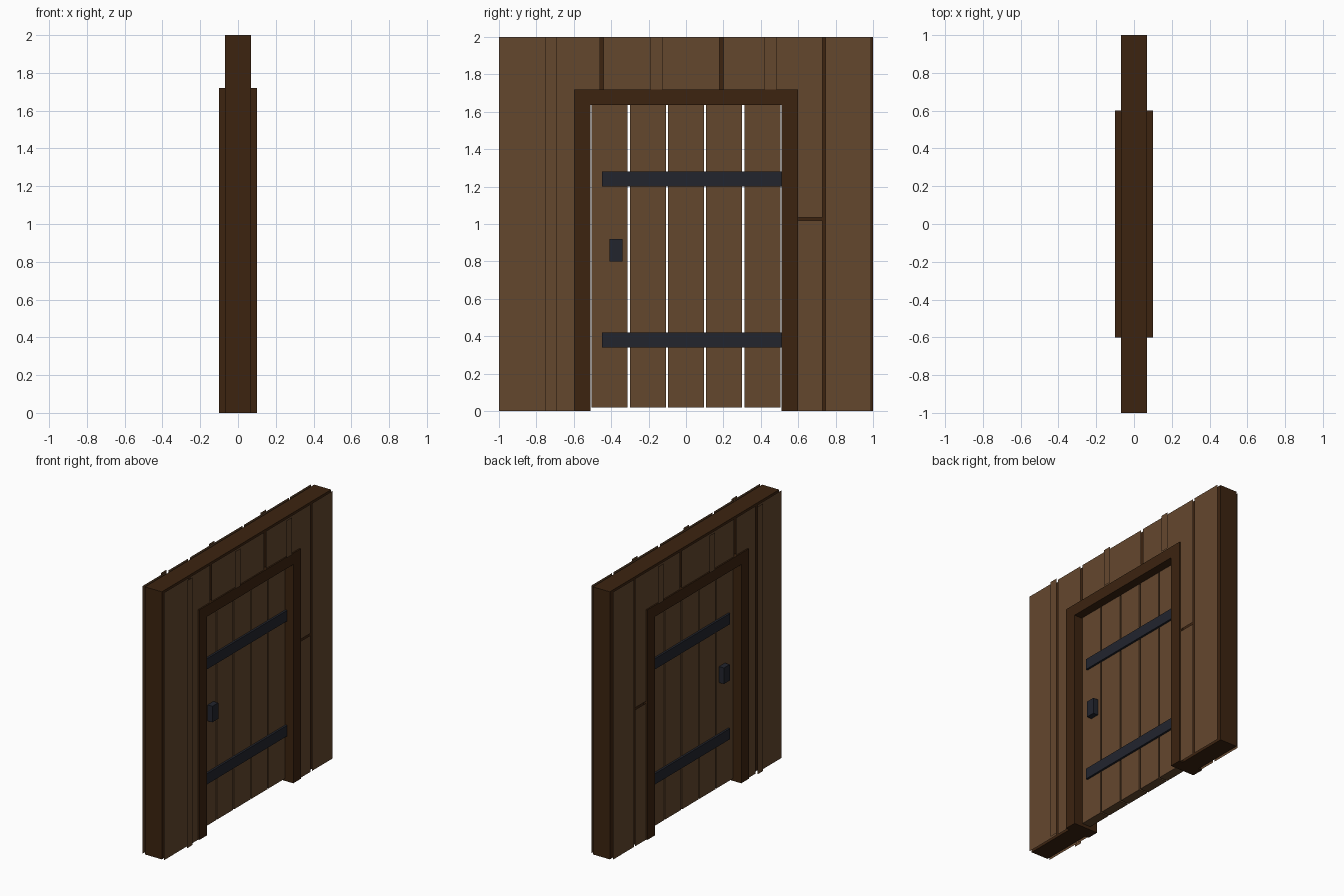
import bpy
import bmesh

if "Cube" in bpy.data.objects:
    bpy.data.objects.remove(bpy.data.objects["Cube"], do_unlink=True)


def material(name, color):
    mat = bpy.data.materials.new(name)
    mat.use_nodes = True
    mat.diffuse_color = (*color, 1)
    mat.node_tree.nodes["Principled BSDF"].inputs["Base Color"].default_value = (*color, 1)
    return mat


DARK = material("dark_wood", (0.045, 0.017, 0.005))
PLANK = material("plank_wood", (0.127, 0.063, 0.027))
IRON = material("iron", (0.016, 0.018, 0.027))


def finish(name, bm, mat):
    mesh = bpy.data.meshes.new(name)
    bm.to_mesh(mesh)
    bm.free()
    mesh.materials.append(mat)
    bpy.context.collection.objects.link(bpy.data.objects.new(name, mesh))


def box(name, depth, y, z, mat):
    """Block spanning x = -depth..depth, so it shows on both sides."""
    bm = bmesh.new()
    bmesh.ops.create_cube(bm, size=1)
    for v in bm.verts:
        v.co = (2 * depth * v.co.x, y[v.co.y > 0], z[v.co.z > 0])
    finish(name, bm, mat)


def extruded(name, depth, outline, mat):
    """Outline in the y-z plane, extruded through the wall."""
    bm = bmesh.new()
    face = bm.faces.new([bm.verts.new((-depth, y, z)) for y, z in outline])
    moved = bmesh.ops.extrude_face_region(bm, geom=[face])["geom"]
    for v in moved:
        if isinstance(v, bmesh.types.BMVert):
            v.co.x = depth
    bmesh.ops.recalc_face_normals(bm, faces=bm.faces)
    finish(name, bm, mat)


def sheets(name, offset, panels):
    """Thin cladding boards on both sides of the wall, facing outward."""
    bm = bmesh.new()
    for y0, y1, z0, z1 in panels:
        ring = [(y0, z0), (y1, z0), (y1, z1), (y0, z1)]
        bm.faces.new([bm.verts.new((offset, y, z)) for y, z in ring])
        bm.faces.new([bm.verts.new((-offset, y, z)) for y, z in reversed(ring)])
    finish(name, bm, PLANK)


def arch(half, top, inner_half, inner_top):
    """Square arch outline with an opening at the floor."""
    return [(-half, 0), (-half, top), (half, top), (half, 0),
            (inner_half, 0), (inner_half, inner_top),
            (-inner_half, inner_top), (-inner_half, 0)]


# Wall core and door frame
TOP, FRAME_TOP, FRAME, OPEN = 2.0, 1.72, 0.6, 0.51
extruded("wall_core", 0.07, arch(1, TOP, 0.58, 1.7), DARK)
extruded("door_frame", 0.1, arch(FRAME, FRAME_TOP, OPEN, 1.635), DARK)

# Wall cladding
sheets("wall_planks", 0.09, [
    (-1, -0.715, 0, TOP),
    (-0.695, -FRAME, 0, TOP),
    (-FRAME, -0.46, FRAME_TOP, TOP),
    (-0.44, 0.18, FRAME_TOP, TOP),
    (0.2, FRAME, FRAME_TOP, TOP),
    (FRAME, 0.73, 1.035, TOP),
    (FRAME, 0.73, 0, 1.02),
    (0.745, 0.99, 0, TOP),
])

# Cover strips over the cladding
sheets("wall_battens", 0.108, [
    (-0.755, -0.69, 0, TOP),
    (-0.19, -0.125, FRAME_TOP, TOP),
    (0.42, 0.485, FRAME_TOP, TOP),
])

# Door boards with narrow open gaps
for i in range(5):
    mid = (i - 2) * 0.204
    box(f"door_board_{i + 1}", 0.035, (mid - 0.096, mid + 0.096), (0.02, 1.635), PLANK)

# Iron straps and handle plate
for name, z in (("lower_strap", 0.34), ("upper_strap", 1.2)):
    box(name, 0.05, (-0.45, OPEN), (z, z + 0.08), IRON)
box("handle", 0.075, (-0.41, -0.34), (0.8, 0.92), IRON)
